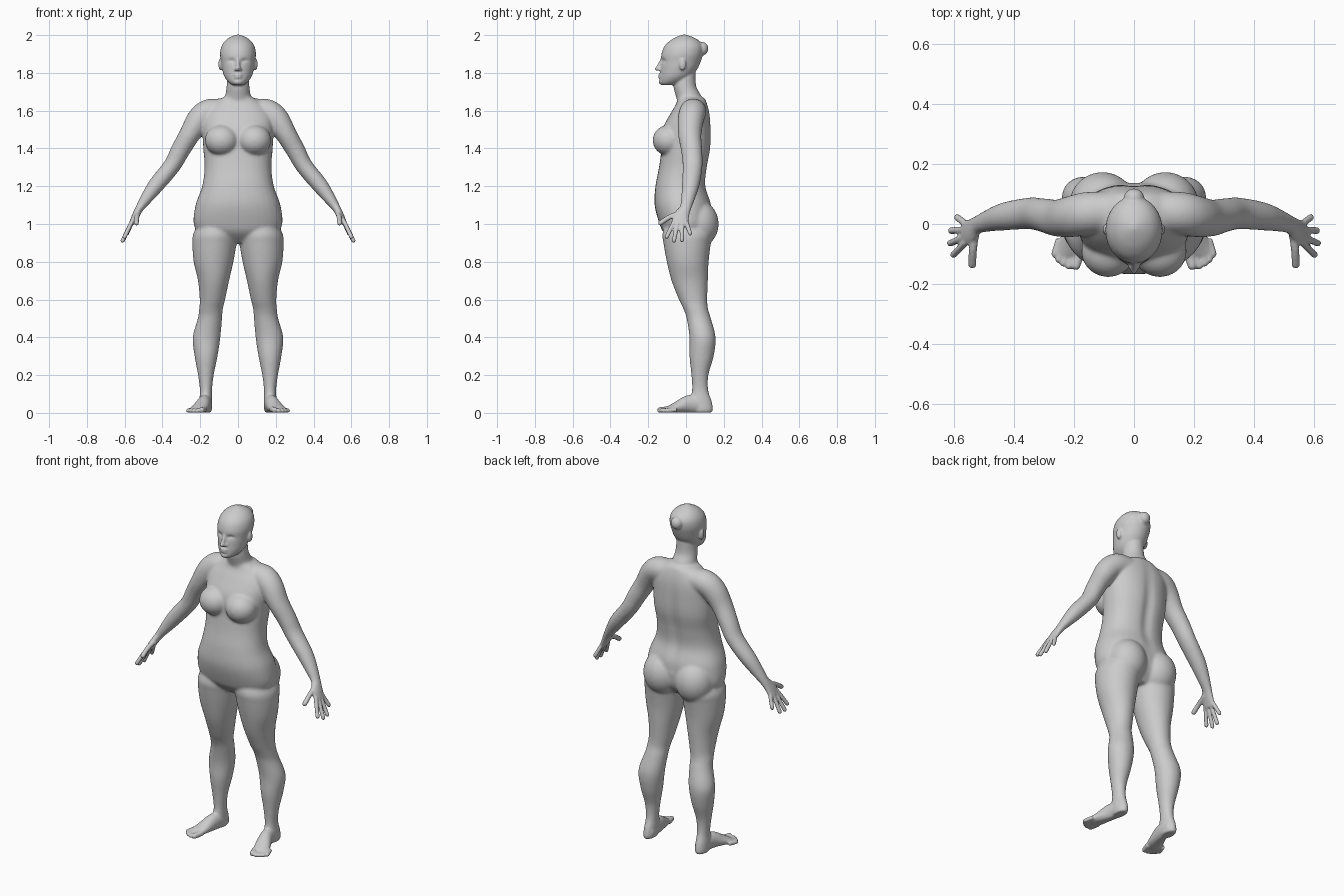
import bpy, bmesh
from math import sin, cos, pi, exp
from mathutils import Vector, Matrix

bm = bmesh.new()
N = 32


def spline(rows, steps=6):
    """Smooth interpolation through rows of numbers."""
    out = []
    for i in range(len(rows) - 1):
        a, b, c, d = rows[max(i - 1, 0)], rows[i], rows[i + 1], rows[min(i + 2, len(rows) - 1)]
        for k in range(steps):
            t = k / steps
            out.append([0.5 * (2 * q + (r - p) * t + (2 * p - 5 * q + 4 * r - s) * t * t
                               + (3 * q - p - 3 * r + s) * t ** 3) for p, q, r, s in zip(a, b, c, d)])
    return out + [list(rows[-1])]


def skin(rings):
    rings = [[bm.verts.new(p) for p in ring] for ring in rings]
    for a, b in zip(rings, rings[1:]):
        for i in range(N):
            j = (i + 1) % N
            bm.faces.new((a[i], a[j], b[j], b[i]))
    bm.faces.new(rings[0][::-1])
    bm.faces.new(rings[-1])


def power(v, e):
    return (1 if v > 0 else -1) * abs(v) ** e


def stack(rows, side=1, e=1.0):
    """Horizontal sections: z, x min, x max, y front, y back."""
    skin([[(side * ((x0 + x1) / 2 + (x1 - x0) / 2 * power(cos(2 * pi * i / N), e)),
            (y0 + y1) / 2 + (y1 - y0) / 2 * power(sin(2 * pi * i / N), e), z) for i in range(N)]
          for z, x0, x1, y0, y1 in spline(rows)])


def tube(rows, side=1, ref=(0, 1, 0)):
    """Path with sections: x, y, z, radius along ref, radius across."""
    pts, rings = spline(rows), []
    for k, p in enumerate(pts):
        t = (Vector(pts[min(k + 1, len(pts) - 1)][:3]) - Vector(pts[max(k - 1, 0)][:3])).normalized()
        u = Vector(ref)
        u = (u - t * u.dot(t)).normalized()
        v = t.cross(u)
        ring = [Vector(p[:3]) + u * p[3] * cos(2 * pi * i / N) + v * p[4] * sin(2 * pi * i / N) for i in range(N)]
        rings.append([(side * q.x, q.y, q.z) for q in ring])
    skin(rings)


def ball(c, r, side=1):
    m = Matrix.Translation((side * c[0], c[1], c[2])) @ Matrix.Diagonal((*r, 1))
    bmesh.ops.create_uvsphere(bm, u_segments=32, v_segments=20, radius=1, matrix=m)


def digit(points, r, side, ref=(0, 1, 0)):
    tube([(*p, r, r) for p in points], side, ref)
    ball(points[-1], (r, r, r), side)


# Torso
stack([(z, -w, w, f, b) for z, w, f, b in [
    (.90, .10, -.06, .08), (.95, .20, -.115, .12), (1.0, .235, -.14, .135), (1.1, .225, -.166, .135),
    (1.2, .19, -.162, .106), (1.3, .177, -.143, .114), (1.4, .184, -.13, .132), (1.5, .188, -.125, .133),
    (1.58, .18, -.085, .127), (1.64, .13, -.05, .112), (1.67, .08, -.045, .095)]], e=.88)

# Neck
stack([(1.60, -.09, .09, -.03, .11), (1.68, -.068, .068, -.055, .08),
       (1.73, -.06, .06, -.066, .054), (1.80, -.055, .055, -.06, .05)])

# Head
stack([(z, -w, w, f, b) for z, w, f, b in [
    (1.735, .028, -.13, -.05), (1.75, .05, -.139, -.01), (1.78, .072, -.138, .03), (1.82, .084, -.135, .06),
    (1.86, .09, -.133, .078), (1.90, .095, -.13, .09), (1.94, .088, -.115, .09), (1.97, .068, -.085, .07),
    (1.99, .04, -.05, .035), (2.002, .01, -.02, 0)]])

# Hair bun, nose, lips, chin
ball((0, .086, 1.928), (.034, .032, .036))
tube([(0, -.125, 1.872, .01, .009), (0, -.138, 1.845, .012, .010), (0, -.146, 1.822, .014, .014)])
ball((0, -.151, 1.822), (.012, .015, .011))
ball((0, -.136, 1.789), (.024, .012, .007))
ball((0, -.136, 1.776), (.021, .012, .007))
ball((0, -.126, 1.752), (.024, .018, .016))

for s in (1, -1):
    # Ear, nostril, breast, buttock
    ball((.092, -.018, 1.845), (.012, .018, .032), s)
    ball((.012, -.138, 1.818), (.009, .011, .008), s)
    ball((.086, -.09, 1.443), (.09, .087, .082), s)
    ball((.105, .065, 1.0), (.11, .108, .125), s)
    # Arm and palm
    tube([(.03, .04, 1.60, .065, .06), (.10, .04, 1.60, .068, .064), (.16, .035, 1.59, .071, .069),
          (.207, .025, 1.55, .069, .067), (.255, .02, 1.475, .062, .056), (.305, .03, 1.39, .056, .051),
          (.35, .035, 1.308, .053, .046), (.43, .025, 1.21, .047, .043), (.485, .01, 1.135, .036, .032),
          (.52, -.003, 1.085, .03, .022), (.545, -.025, 1.04, .042, .018), (.565, -.032, 1.0, .042, .013)], s)
    # Fingers and thumb
    for base, tip in [((.558, -.06, 1.02), (.600, -.102, .932)), ((.563, -.043, 1.01), (.611, -.064, .912)),
                      ((.563, -.02, 1.01), (.608, -.022, .915)), ((.556, -.002, 1.02), (.588, .022, .95))]:
        digit([base, tip], .0115, s)
    digit([(.525, -.02, 1.06), (.535, -.08, 1.04), (.538, -.135, 1.005)], .0135, s)
    # Leg
    stack([(1.02, .02, .20, -.10, .11), (.95, .004, .236, -.125, .14), (.90, .007, .242, -.12, .132),
           (.80, .024, .235, -.102, .12), (.70, .047, .212, -.077, .116), (.60, .068, .203, -.038, .113),
           (.55, .08, .206, -.014, .117), (.50, .084, .213, .003, .132), (.40, .093, .24, .018, .157),
           (.30, .108, .23, .018, .147), (.20, .128, .212, .028, .119), (.12, .137, .202, .032, .118),
           (.06, .137, .205, .02, .136), (.02, .138, .205, .03, .142), (.002, .145, .2, .04, .135)], s)
    # Foot
    tube([(.168, .115, .035, .035, .03), (.171, .06, .045, .047, .035), (.18, .01, .045, .047, .037),
          (.197, -.045, .03, .031, .043), (.215, -.09, .018, .017, .046), (.219, -.105, .015, .012, .042)],
         s, (0, 0, 1))
    # Toes
    for k, (x, y) in enumerate([(.193, -.138), (.217, -.14), (.235, -.131), (.251, -.118), (.264, -.1)]):
        r = .0155 if k == 0 else .0115
        digit([(x - .015, y + .05, r + .004), (x, y, r)], r, s, (0, 0, 1))

# Fuse everything into one skin
bmesh.ops.recalc_face_normals(bm, faces=bm.faces)
mesh = bpy.data.meshes.new("body")
bm.to_mesh(mesh)
bm.free()
body = bpy.data.objects.new("body", mesh)
bpy.context.collection.objects.link(body)
bpy.context.view_layer.objects.active = body
body.select_set(True)
fuse = body.modifiers.new("fuse", 'REMESH')
fuse.mode, fuse.voxel_size = 'VOXEL', .0055
bpy.ops.object.modifier_apply(modifier="fuse")


def bump(a, ca, wa, b, cb, wb):
    return exp(-((a - ca) / wa) ** 2 - ((b - cb) / wb) ** 2)


# Eye sockets, eyelids, spine groove, flat soles; weights keep face, hands and feet crisp
group = body.vertex_groups.new(name="soft")
for v in body.data.vertices:
    x, y, z = abs(v.co.x), v.co.y, v.co.z
    if z > 1.75 and y < -.08:
        v.co.y += .013 * bump(x, .034, .019, z, 1.861, .013) - .008 * bump(x, .036, .012, z, 1.855, .007)
    if y > .02 and 1.05 < z < 1.65:
        v.co.y -= .014 * bump(x, 0, .03, z, 1.33, .22)
    v.co.z = max(z, .002)
    w = min((z - .09) / .05, (1.73 - z) / .04, (.50 - x) / .05, 1)
    if w > 0:
        group.add([v.index], w, 'REPLACE')

soft = body.modifiers.new("soft", 'SMOOTH')
soft.factor, soft.iterations, soft.vertex_group = .5, 28, "soft"
fine = body.modifiers.new("fine", 'SMOOTH')
fine.factor, fine.iterations = .5, 3
bpy.ops.object.modifier_apply(modifier="soft")
bpy.ops.object.modifier_apply(modifier="fine")
bpy.ops.object.shade_smooth()
